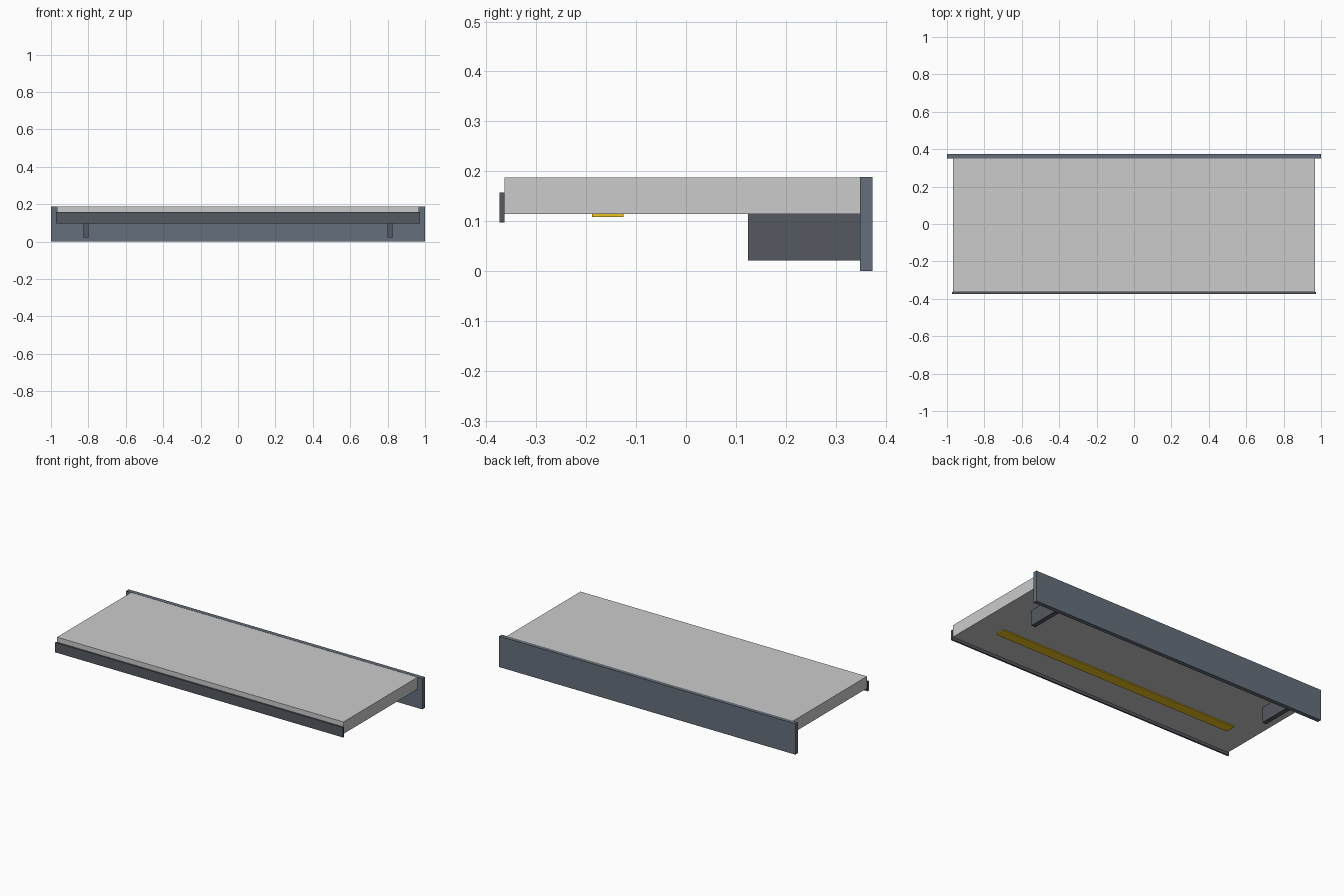
import bpy

if "Cube" in bpy.data.objects:
    bpy.data.objects.remove(bpy.data.objects["Cube"])


def material(name, color):
    mat = bpy.data.materials.new(name)
    mat.diffuse_color = color
    mat.use_nodes = True
    mat.node_tree.nodes["Principled BSDF"].inputs["Base Color"].default_value = mat.diffuse_color
    return mat


slate = material("slate_metal", (0.13, 0.16, 0.20, 1))
dark = material("dark_metal", (0.09, 0.10, 0.12, 1))
pale = material("pale_panel", (0.62, 0.63, 0.64, 0.85))
yellow = material("yellow_strip", (0.85, 0.55, 0.01, 1))


def box(name, x, y, z, mat):
    """Box from (min, max) ranges on each axis."""
    lo, hi = zip(x, y, z)
    bpy.ops.mesh.primitive_cube_add(size=1, location=[(a + b) / 2 for a, b in zip(lo, hi)])
    ob = bpy.context.object
    ob.name = name
    ob.scale = [b - a for a, b in zip(lo, hi)]
    bpy.ops.object.transform_apply(location=False, rotation=False, scale=True)
    ob.data.materials.append(mat)
    return ob


# Upright mounting plate at the back
box("back_plate", (-1, 1), (0.349, 0.374), (0, 0.188), slate)

# Thick shelf board
box("shelf_board", (-0.967, 0.967), (-0.364, 0.349), (0.114, 0.187), pale)

# Lip along the front edge
box("front_lip", (-0.972, 0.972), (-0.374, -0.364), (0.097, 0.157), dark)

# Light strip under the board
box("under_strip", (-0.81, 0.81), (-0.188, -0.125), (0.108, 0.114), yellow)

# Support brackets under the board
for side, cx in (("left", -0.812), ("right", 0.812)):
    box(side + "_bracket", (cx - 0.014, cx + 0.014), (0.124, 0.349), (0.021, 0.114), dark)
